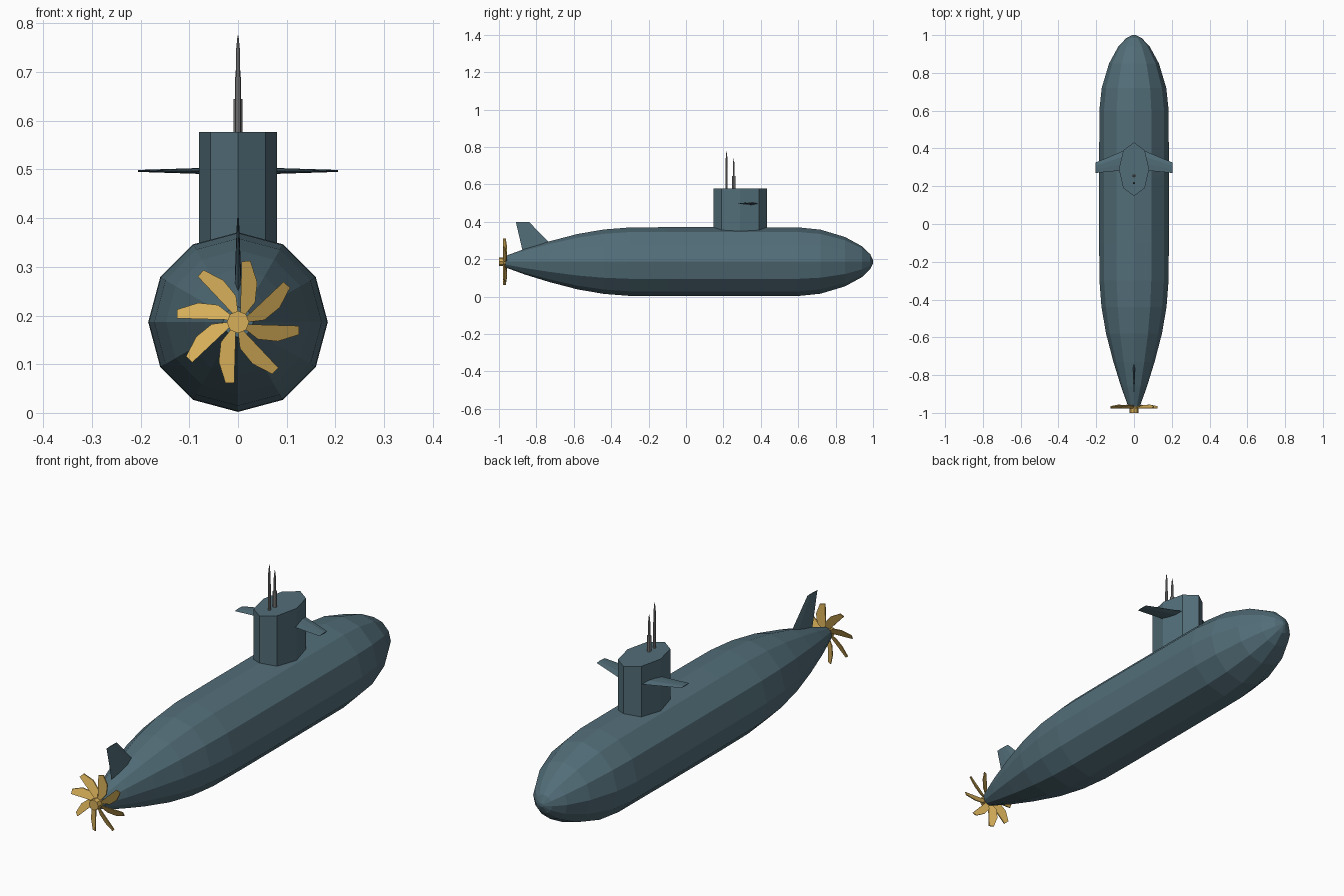
import bpy, bmesh
from math import sin, cos, pi, tau
from mathutils import Vector, Matrix

if "Cube" in bpy.data.objects:
    bpy.data.objects.remove(bpy.data.objects["Cube"])

AXIS_Z = 0.1865


def material(name, rgb):
    m = bpy.data.materials.new(name)
    m.diffuse_color = (*rgb, 1)
    m.use_nodes = True
    m.node_tree.nodes["Principled BSDF"].inputs["Base Color"].default_value = m.diffuse_color
    return m


STEEL = material("hull_paint", (0.085, 0.155, 0.19))
BRASS = material("brass", (0.68, 0.43, 0.10))
GREY = material("mast_grey", (0.25, 0.25, 0.25))


def finish(bm, name, mat):
    bmesh.ops.recalc_face_normals(bm, faces=bm.faces)
    me = bpy.data.meshes.new(name)
    bm.to_mesh(me)
    bm.free()
    me.materials.append(mat)
    ob = bpy.data.objects.new(name, me)
    bpy.context.collection.objects.link(ob)
    return ob


def loft(bm, rings):
    """Skin a list of equal-length closed rings and cap both ends."""
    loops = [[bm.verts.new(p) for p in r] for r in rings]
    n = len(loops[0])
    for a, b in zip(loops, loops[1:]):
        for i in range(n):
            j = (i + 1) % n
            bm.faces.new((a[i], a[j], b[j], b[i]))
    bm.faces.new(loops[0])
    bm.faces.new(loops[-1])


def ring_y(y, r, sides):
    return [(r * sin(tau * i / sides), y, AXIS_Z + r * cos(tau * i / sides)) for i in range(sides)]


def ring_z(x, y, z, rx, ry, sides):
    return [(x + rx * sin(tau * i / sides), y + ry * cos(tau * i / sides), z) for i in range(sides)]


def foil(lead, trail, half, thick_axis):
    """Symmetric six-point fin section between leading and trailing points."""
    a, b, t = Vector(lead), Vector(trail), Vector(thick_axis) * half
    return [a, a.lerp(b, .3) + t, a.lerp(b, .65) + t * .8, b,
            a.lerp(b, .65) - t * .8, a.lerp(b, .3) - t]


# Hull: twelve-sided body of revolution
profile = [(-.965, .031), (-.86, .069), (-.73, .109), (-.58, .148), (-.44, .172), (-.30, .183),
           (-.1, .1845), (.25, .1845), (.60, .1835), (.72, .171), (.85, .132), (.94, .083),
           (.985, .04), (1.0, .008)]
bm = bmesh.new()
loft(bm, [ring_y(y, r, 12) for y, r in profile])
finish(bm, "hull", STEEL)

# Sail: stretched octagonal tower
bm = bmesh.new()
loft(bm, [ring_z(0, .29, z, .08, .142, 8) for z in (.28, .577)])
finish(bm, "sail", STEEL)

# Sail planes, mirrored left and right
for side, label in ((1, "right"), (-1, "left")):
    bm = bmesh.new()
    loft(bm, [foil((side * .05, .39, .497), (side * .05, .285, .497), .007, (0, 0, 1)),
              foil((side * .205, .325, .497), (side * .205, .27, .497), .002, (0, 0, 1))])
    finish(bm, "sail_plane_" + label, STEEL)

# Upper rudder
bm = bmesh.new()
loft(bm, [foil((0, -.665, .22), (0, -.868, .22), .009, (1, 0, 0)),
          foil((0, -.84, .40), (0, -.91, .40), .002, (1, 0, 0))])
finish(bm, "rudder", STEEL)

# Masts: stepped tubes with pointed tops
masts = {"tall_mast": (.217, [(.56, .006), (.69, .006), (.69, .0045), (.74, .0045), (.775, .001)]),
         "short_mast": (.255, [(.56, .009), (.645, .009), (.645, .005), (.70, .005), (.738, .001)])}
for name, (y, steps) in masts.items():
    bm = bmesh.new()
    loft(bm, [ring_z(0, y, z, r, r, 8) for z, r in steps])
    finish(bm, name, GREY)

# Propeller hub
bm = bmesh.new()
loft(bm, [ring_y(y, .023, 8) for y in (-1.0, -.955)])
finish(bm, "propeller_hub", BRASS)

# Eight pitched propeller blades: straight leading edge, swept trailing edge
outline = [(.004, .015), (.004, .125), (.022, .126), (.037, .083), (.034, .042), (.014, .015)]
bm = bmesh.new()
for k in range(8):
    spin = Matrix.Translation((0, 0, AXIS_Z)) @ Matrix.Rotation(k * pi / 4 + .03, 4, 'Y')
    loft(bm, [[spin @ Vector((x, -.980 + .5 * x + dy, z)) for x, z in outline] for dy in (0, .005)])
finish(bm, "propeller_blades", BRASS)
